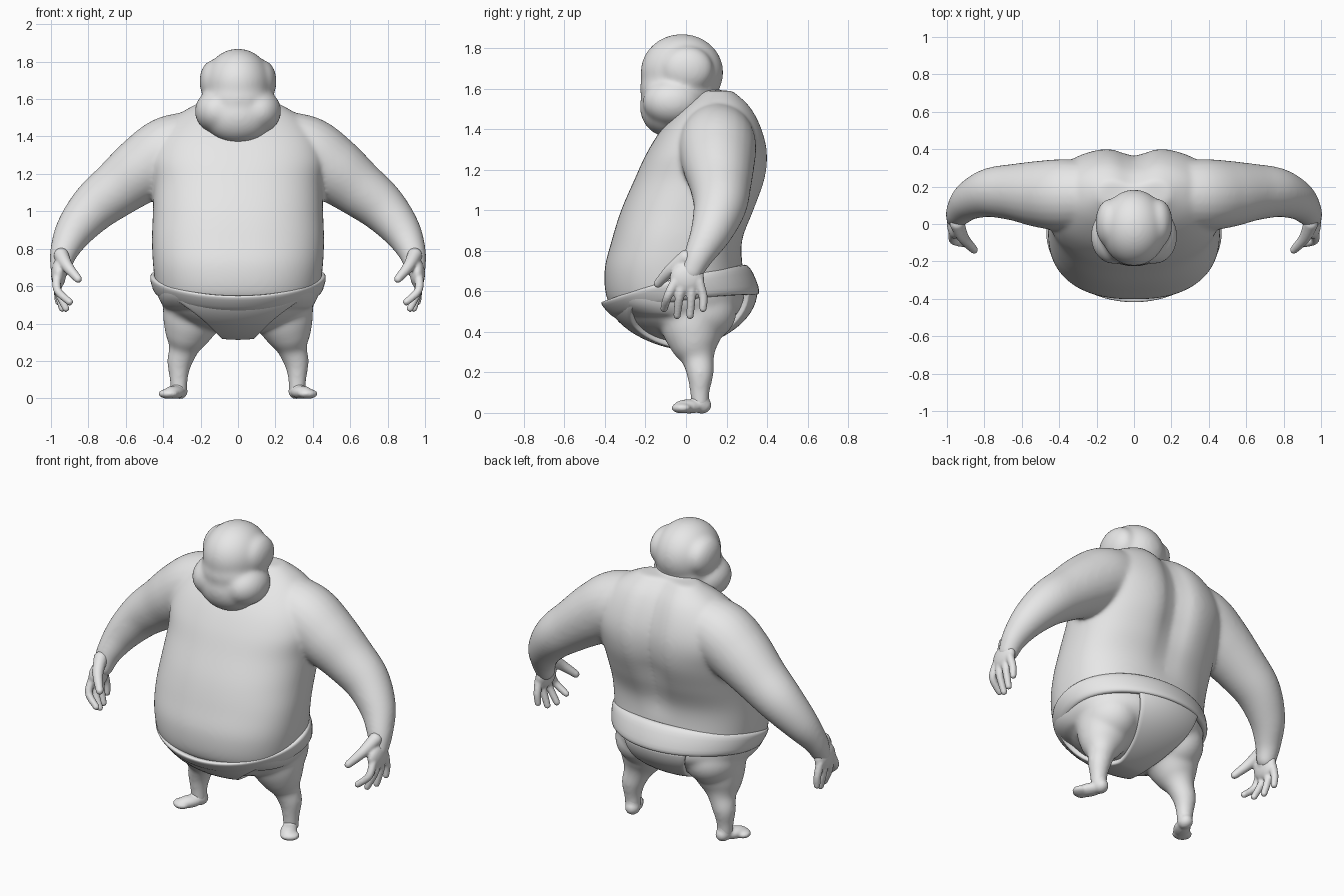
import bpy
import bmesh
from math import sin, cos, pi, exp, copysign
from mathutils import Vector, Matrix

cube = bpy.data.objects.get("Cube")
if cube:
    bpy.data.objects.remove(cube, do_unlink=True)

GREY = bpy.data.materials.new("plain_grey")
GREY.use_nodes = True
GREY.diffuse_color = (0.8, 0.8, 0.8, 1)
GREY.node_tree.nodes["Principled BSDF"].inputs["Base Color"].default_value = (0.8, 0.8, 0.8, 1)


def spline(keys, steps):
    """Smooth curve through tuples of any length."""
    out = []
    last = len(keys) - 1
    for i in range(last):
        a, b, c, d = [Vector(keys[min(max(j, 0), last)]) for j in range(i - 1, i + 3)]
        for k in range(steps):
            t = k / steps
            out.append(b + (c - a) * (t / 2) + (a * 2 - b * 5 + c * 4 - d) * (t * t / 2)
                       + (b * 3 - a - c * 3 + d) * (t ** 3 / 2))
    return out + [Vector(keys[-1])]


def loft(bm, rings, closed=False):
    """Skin a list of point rings, capped or joined end to end."""
    rows = [[bm.verts.new(p) for p in ring] for ring in rings]
    pairs = list(zip(rows, rows[1:])) + ([(rows[-1], rows[0])] if closed else [])
    for a, b in pairs:
        for i in range(len(a)):
            j = (i + 1) % len(a)
            bm.faces.new((a[i], a[j], b[j], b[i]))
    if not closed:
        bm.faces.new(rows[0][::-1])
        bm.faces.new(rows[-1])


def blob(bm, center, radii, side=1, turn=0.0):
    x, y, z = center
    m = (Matrix.Translation((x * side, y, z)) @ Matrix.Rotation(turn * side, 4, 'Z')
         @ Matrix.Diagonal((*radii, 1)))
    bmesh.ops.create_uvsphere(bm, u_segments=32, v_segments=20, radius=1, matrix=m)


def limb(bm, keys, side=1, steps=6):
    """Round tube through (x, y, z, radius) keys with round ends."""
    path = spline(keys, steps)
    rings = []
    for i, p in enumerate(path):
        d = (path[min(i + 1, len(path) - 1)] - path[max(i - 1, 0)]).to_3d().normalized()
        u = d.cross(Vector((0, 1, 0))).normalized()
        v = d.cross(u)
        ring = [p.to_3d() + (u * cos(k * pi / 12) + v * sin(k * pi / 12)) * p[3] for k in range(24)]
        rings.append([(q.x * side, q.y, q.z) for q in ring])
    loft(bm, rings)
    for p in (path[0], path[-1]):
        blob(bm, p[:3], [p[3]] * 3, side)


def make(name, bm):
    bmesh.ops.recalc_face_normals(bm, faces=bm.faces)
    for f in bm.faces:
        f.smooth = True
    mesh = bpy.data.meshes.new(name)
    bm.to_mesh(mesh)
    bm.free()
    mesh.materials.append(GREY)
    obj = bpy.data.objects.new(name, mesh)
    bpy.context.scene.collection.objects.link(obj)
    return obj


def fuse(obj, voxel, rounds):
    """Melt overlapping parts into one soft skin."""
    r = obj.modifiers.new("fuse", 'REMESH')
    r.mode = 'VOXEL'
    r.voxel_size = voxel
    r.use_smooth_shade = True
    s = obj.modifiers.new("soften", 'SMOOTH')
    s.factor = 0.5
    s.iterations = rounds


def power(v, n):
    return copysign(abs(v) ** n, v)


# Torso: keys are height, half width, front y, back y
body = bmesh.new()
TORSO = [(.48, .39, -.30, .26), (.55, .43, -.385, .30), (.70, .453, -.402, .28),
         (.85, .46, -.367, .285), (1.0, .455, -.32, .345), (1.15, .455, -.255, .4),
         (1.28, .47, -.195, .412), (1.40, .43, -.12, .385), (1.51, .33, -.02, .33), (1.59, .19, .08, .25)]
rings = []
for z, hw, front, back in spline(TORSO, 5):
    ring = []
    for k in range(72):
        t = k * pi / 36
        x = hw * power(cos(t), .84)
        y = (front + back) / 2 + (back - front) / 2 * power(sin(t), .84)
        if sin(t) > 0:  # spine groove
            y -= .05 * exp(-(x / .09) ** 2) * min(1, max(0, (z - .75) * 3))
        ring.append((x, y, z))
    rings.append(ring)
loft(body, rings)
blob(body, (0, -.025, .6), (.43, .335, .255))
blob(body, (0, .06, 1.5), (.15, .14, .14))

# Arms, buttocks and legs
ARM = [(.2, .16, 1.37, .17), (.36, .155, 1.32, .192), (.5, .16, 1.23, .18), (.64, .17, 1.125, .153),
       (.77, .167, 1.02, .132), (.875, .125, .895, .104), (.932, .065, .78, .075), (.948, .03, .7, .058)]
LEG = [(.22, .04, .52, .175), (.25, .035, .42, .158), (.275, .045, .33, .12), (.292, .06, .262, .08),
       (.313, .07, .19, .067), (.317, .068, .11, .05), (.315, .07, .04, .045)]
for side in (1, -1):
    limb(body, ARM, side)
    blob(body, (.235, .045, .5), (.168, .205, .165), side)
    limb(body, LEG, side)
fuse(make("body", body), .009, 32)

# Hands: flat palm, spread thumb and four curled fingers
THUMB = [(.945, 0, .765, .04), (.912, -.075, .705, .031), (.855, -.138, .638, .022)]
hands = bmesh.new()
for side in (1, -1):
    limb(hands, [(.935, .058, .77, .058), (.948, .03, .71, .05), (.958, .01, .66, .04)], side)
    blob(hands, (.96, .005, .665), (.04, .085, .078), side)
    limb(hands, THUMB, side)
    for i in range(4):
        y = -.055 + .04 * i
        tip = .515 - .04 * sin(i * pi / 3)
        limb(hands, [(.968, y, .645, .024), (.964, y * 1.45 - .01, .575, .022),
                     (.9 + .02 * i, y * 1.6 - .02, tip, .019)], side)
fuse(make("hands", hands), .007, 6)

# Feet turned outward
feet = bmesh.new()
for side in (1, -1):
    limb(feet, [(.316, .07, .13, .042), (.315, .072, .045, .043)], side)
    blob(feet, (.311, .078, .038), (.042, .048, .042), side)
    blob(feet, (.34, .015, .032), (.048, .085, .035), side, .5)
    blob(feet, (.372, -.022, .024), (.056, .048, .026), side, .5)
fuse(make("feet", feet), .007, 10)

# Head with jaw, flat face, cheeks and long soft side lobes
head = bmesh.new()
blob(head, (0, -.02, 1.68), (.18, .205, .19))
blob(head, (0, -.025, 1.59), (.185, .185, .16))
blob(head, (0, -.09, 1.51), (.185, .138, .148))
blob(head, (0, -.1, 1.6), (.16, .127, .13))
for side in (1, -1):
    blob(head, (.11, -.065, 1.535), (.122, .15, .118), side)
    blob(head, (.13, .005, 1.695), (.077, .13, .115), side)
fuse(make("head", head), .009, 40)

# Belt: a tilted band, dipping and tucked in under the belly, taller at the back
belt = bmesh.new()
rings = []
for k in range(96):
    t = k * pi / 48
    s = sin(t)
    ring = []
    for j in range(20):
        u = j * pi / 10
        dz = (.058 + .016 * s) * power(sin(u), .75)
        out = .028 * power(cos(u), .75) + (.25 - .65 * s) * dz
        ring.append(((.435 + out) * cos(t), -.025 + (.342 + out) * s,
                     .61 + .075 * s - .028 * s * s + dz))
    rings.append(ring)
loft(belt, rings, closed=True)
make("belt", belt)

# Cloth: a curved strip passing between the legs from front to back
cloth = bmesh.new()
WIDTHS = [(.25, .38), (.72, .2), (1.19, .11), (1.66, .09), (2.13, .12), (2.6, .17), (3.1, .21)]
rows = []
for t, w in spline(WIDTHS, 6):
    row = []
    for i in range(17):
        x = w * (i / 8 - 1)
        k = (1 - (x / .45) ** 2) ** .5
        row.append(cloth.verts.new((x, -.025 - .362 * k * power(cos(t), 1.3), .6 - .272 * k * sin(t))))
    rows.append(row)
for a, b in zip(rows, rows[1:]):
    for i in range(16):
        cloth.faces.new((a[i], a[i + 1], b[i + 1], b[i]))
strip = make("loincloth", cloth)
thick = strip.modifiers.new("thickness", 'SOLIDIFY')
thick.thickness = .03
thick.offset = 0
bevel = strip.modifiers.new("soft_edge", 'BEVEL')
bevel.width = .008
bevel.segments = 2
